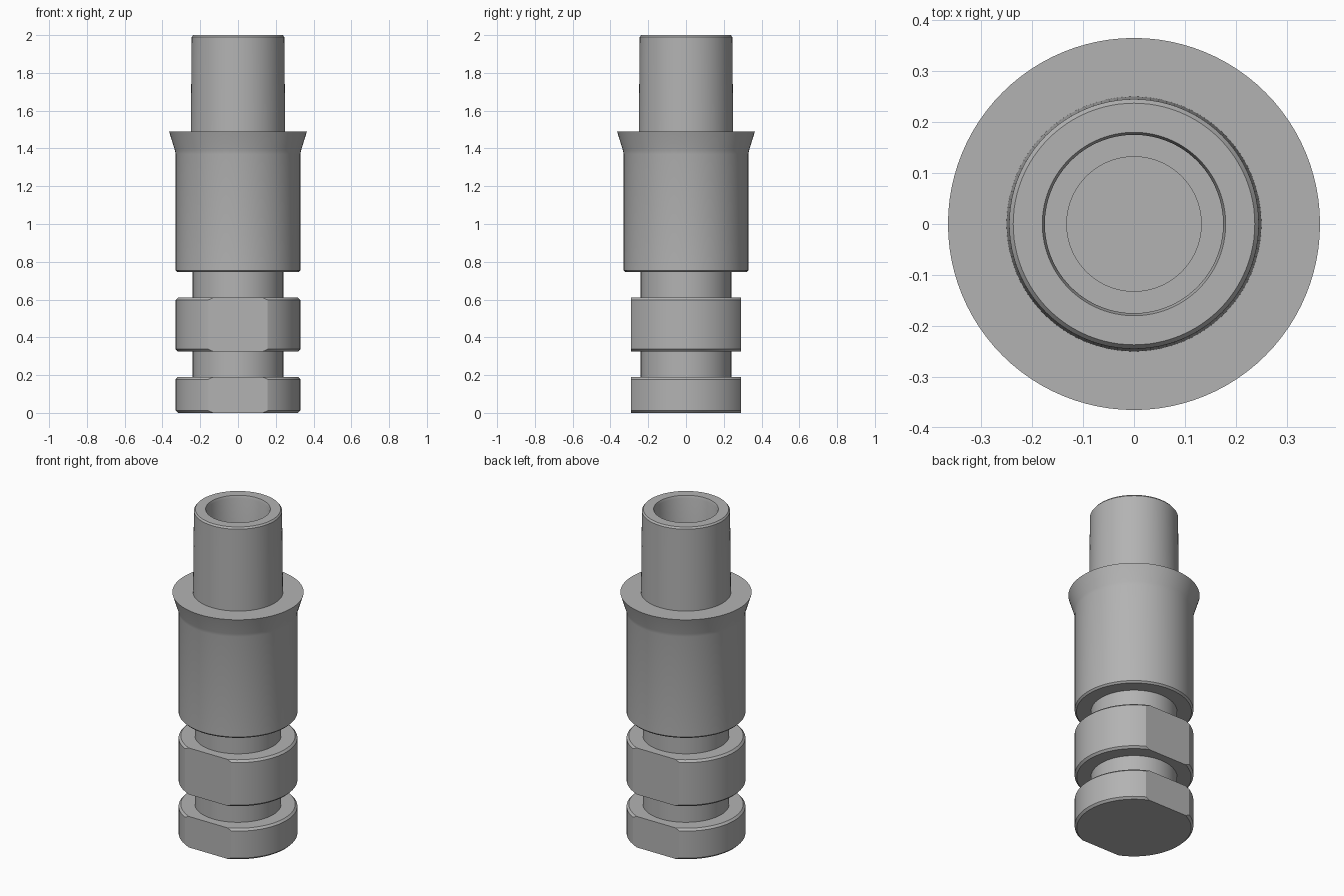
import bpy
import bmesh
import math

if "Cube" in bpy.data.objects:
    bpy.data.objects.remove(bpy.data.objects["Cube"], do_unlink=True)

SEGMENTS = 96

metal = bpy.data.materials.new("grey_metal")
metal.use_nodes = True
GREY = (0.45, 0.45, 0.45, 1)
metal.diffuse_color = GREY
metal.node_tree.nodes["Principled BSDF"].inputs["Base Color"].default_value = GREY


def lathe(name, profile, flat=None):
    """Turn an (r, z) profile about z; optionally mill two flats at y = +-flat."""
    bm = bmesh.new()
    verts = [bm.verts.new((r, 0, z)) for r, z in profile]
    edges = [bm.edges.new(pair) for pair in zip(verts, verts[1:])]
    bmesh.ops.spin(bm, geom=verts + edges, axis=(0, 0, 1), cent=(0, 0, 0),
                   angle=math.tau, steps=SEGMENTS, use_merge=True)
    bmesh.ops.remove_doubles(bm, verts=bm.verts, dist=0.0001)
    if flat:
        for side in (-1, 1):
            cut = bmesh.ops.bisect_plane(
                bm, geom=bm.verts[:] + bm.edges[:] + bm.faces[:],
                plane_co=(0, side * flat, 0), plane_no=(0, side, 0),
                clear_outer=True)
            rim = [e for e in cut["geom_cut"] if isinstance(e, bmesh.types.BMEdge)]
            bmesh.ops.contextual_create(bm, geom=rim)
    bmesh.ops.recalc_face_normals(bm, faces=bm.faces)
    mesh = bpy.data.meshes.new(name)
    bm.to_mesh(mesh)
    bm.free()
    mesh.materials.append(metal)
    obj = bpy.data.objects.new(name, mesh)
    bpy.context.collection.objects.link(obj)
    bpy.ops.object.select_all(action="DESELECT")
    obj.select_set(True)
    bpy.context.view_layer.objects.active = obj
    bpy.ops.object.shade_smooth_by_angle(angle=math.radians(25))
    return obj


def wrench_collar(name, bottom, top):
    """Chamfered disc with a wrench flat at front and back."""
    r, c = 0.33, 0.012
    lathe(name, [(0, bottom), (r - c, bottom), (r, bottom + c),
                 (r, top - c), (r - c, top), (0, top)], flat=0.29)


# Lower collars and the necks between them
wrench_collar("base_collar", 0, 0.19)
wrench_collar("upper_collar", 0.325, 0.61)
lathe("lower_neck", [(0.24, 0.19), (0.24, 0.325)])
lathe("upper_neck", [(0.24, 0.61), (0.24, 0.745)])

# Main sleeve with flared rim, hollow tube and stepped bore
lathe("sleeve_and_tube", [
    (0, 0.745), (0.32, 0.745), (0.33, 0.755), (0.33, 1.37),
    (0.334, 1.39), (0.365, 1.49), (0.25, 1.49),
    (0.245, 1.99), (0.237, 2), (0.18, 2), (0.175, 1.985),
    (0.175, 1.4), (0.132, 1.4), (0.132, 0.9), (0, 0.9)])
